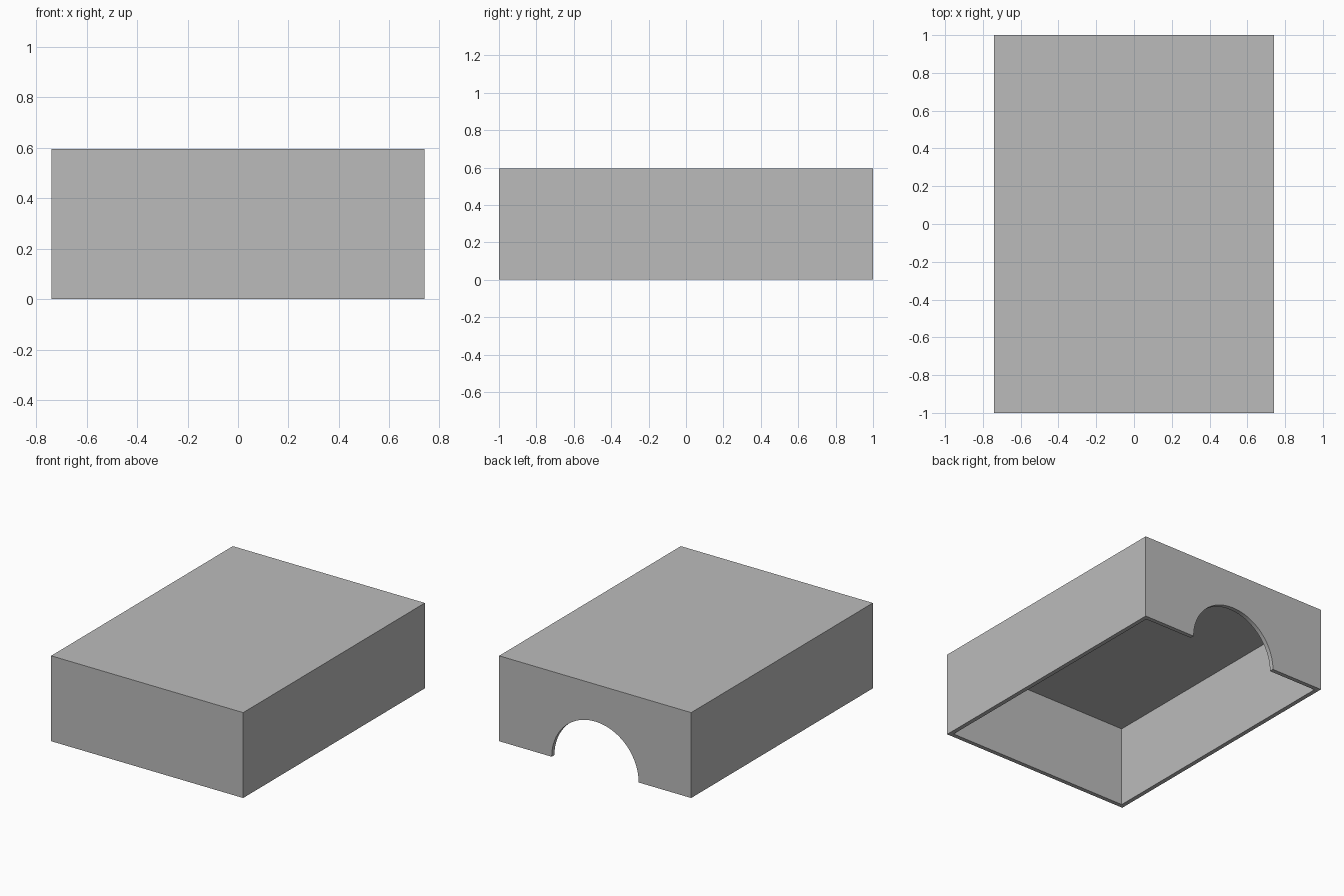
import bpy
import bmesh
from math import pi, cos, sin

cube = bpy.data.objects.get("Cube")
if cube:
    bpy.data.objects.remove(cube, do_unlink=True)

WIDTH, DEPTH, HEIGHT = 1.48, 2.0, 0.595
WALL = 0.03
ARCH_RADIUS = 0.335
ARCH_STEPS = 48

grey = bpy.data.materials.new("plain grey")
grey.use_nodes = True
colour = (0.5, 0.5, 0.5, 1)
grey.diffuse_color = colour
grey.node_tree.nodes["Principled BSDF"].inputs["Base Color"].default_value = colour


def prism(name, profile, y_front, y_back):
    """Extrude an x-z profile along y."""
    bm = bmesh.new()
    face = bm.faces.new([bm.verts.new((x, y_front, z)) for x, z in profile])
    new = bmesh.ops.extrude_face_region(bm, geom=[face])["geom"]
    moved = [v for v in new if isinstance(v, bmesh.types.BMVert)]
    bmesh.ops.translate(bm, vec=(0, y_back - y_front, 0), verts=moved)
    bmesh.ops.recalc_face_normals(bm, faces=bm.faces)
    mesh = bpy.data.meshes.new(name)
    bm.to_mesh(mesh)
    bm.free()
    mesh.materials.append(grey)
    obj = bpy.data.objects.new(name, mesh)
    bpy.context.collection.objects.link(obj)
    return obj


def rectangle(half_width, bottom, top):
    return [(-half_width, bottom), (half_width, bottom),
            (half_width, top), (-half_width, top)]


def cut(target, cutter):
    mod = target.modifiers.new(cutter.name, "BOOLEAN")
    mod.operation = "DIFFERENCE"
    mod.solver = "EXACT"
    mod.object = cutter
    cutter.hide_render = True
    cutter.hide_viewport = True


# Outer box
cover = prism("box_cover", rectangle(WIDTH / 2, 0, HEIGHT), -DEPTH / 2, DEPTH / 2)

# Hollow inside, open at the bottom
inside = DEPTH / 2 - WALL
cut(cover, prism("hollow_cutter",
                 rectangle(WIDTH / 2 - WALL, -0.1, HEIGHT - WALL), -inside, inside))

# Arched doorway through the back wall
arch = [(ARCH_RADIUS * cos(pi * i / ARCH_STEPS), ARCH_RADIUS * sin(pi * i / ARCH_STEPS))
        for i in range(ARCH_STEPS + 1)]
arch = [(ARCH_RADIUS, -0.1)] + arch + [(-ARCH_RADIUS, -0.1)]
cut(cover, prism("doorway_cutter", arch, inside - 0.1, DEPTH / 2 + 0.1))

# Apply the cuts and remove the cutters
bpy.context.view_layer.update()
depsgraph = bpy.context.evaluated_depsgraph_get()
finished = bpy.data.meshes.new_from_object(cover.evaluated_get(depsgraph))
cutters = [m.object for m in cover.modifiers]
cover.modifiers.clear()
cover.data = finished
for cutter in cutters:
    bpy.data.objects.remove(cutter, do_unlink=True)

# Smooth arch with sharp corners
bpy.context.view_layer.objects.active = cover
cover.select_set(True)
bpy.ops.object.shade_smooth_by_angle()
